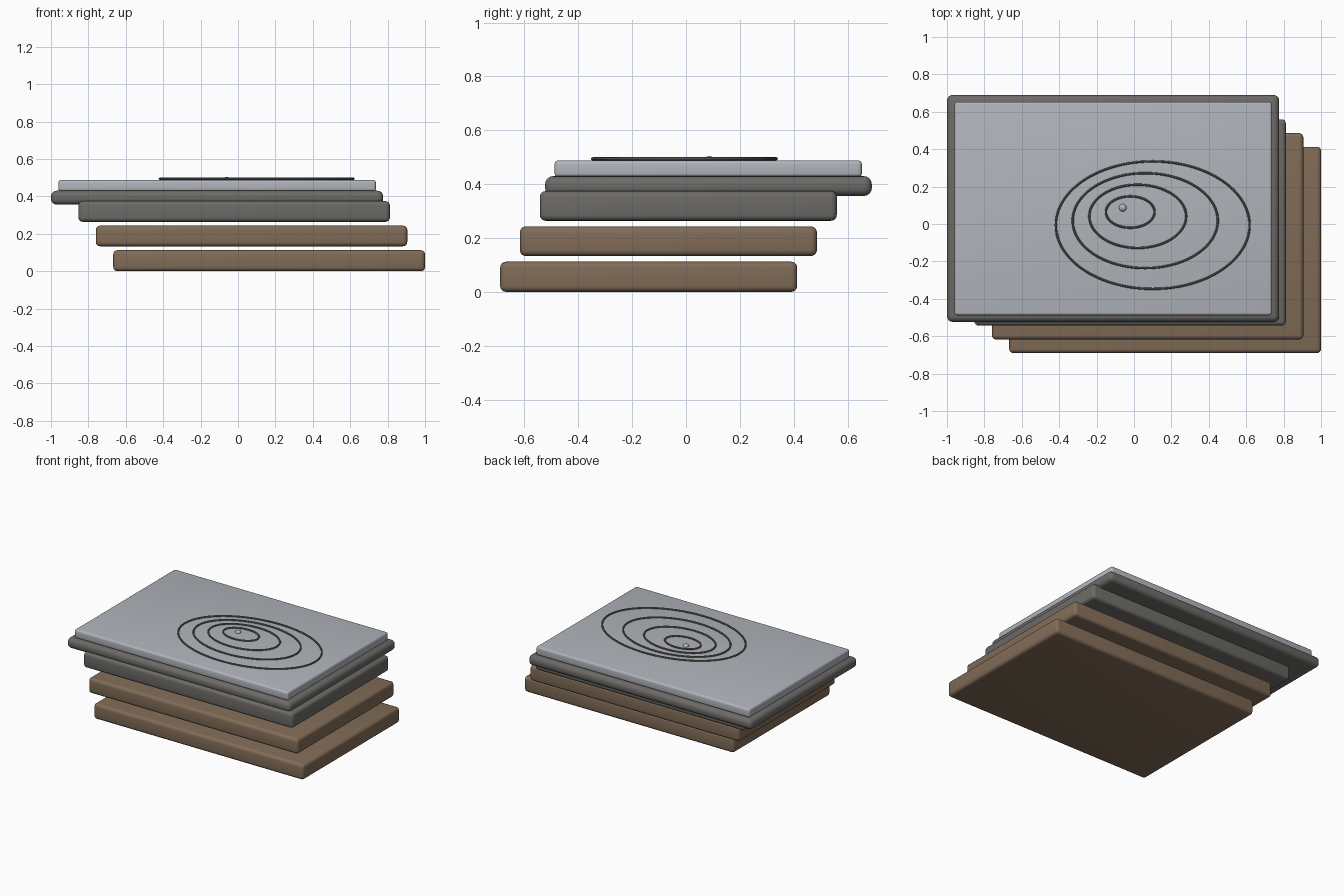
import bpy
import math

cube = bpy.data.objects.get("Cube")
if cube:
    bpy.data.objects.remove(cube, do_unlink=True)


def material(name, rgb):
    mat = bpy.data.materials.new(name)
    mat.use_nodes = True
    color = (*rgb, 1.0)
    mat.diffuse_color = color
    mat.node_tree.nodes["Principled BSDF"].inputs["Base Color"].default_value = color
    return mat


brown = material("warm brown", (0.22, 0.15, 0.095))
grey = material("dark grey", (0.15, 0.145, 0.135))
silver = material("pale silver", (0.44, 0.46, 0.50))


def finish(obj, name, mat):
    obj.name = name
    obj.data.materials.append(mat)
    bpy.ops.object.shade_smooth_by_angle(angle=math.radians(40))


def slab(name, x, y, z, radius, mat):
    """Rounded box spanning the given (low, high) ranges."""
    spans = (x, y, z)
    bpy.ops.mesh.primitive_cube_add(size=1, location=[sum(s) / 2 for s in spans])
    obj = bpy.context.object
    obj.scale = [s[1] - s[0] for s in spans]
    bpy.ops.object.transform_apply(location=False, rotation=False, scale=True)
    bevel = obj.modifiers.new("rounded edges", "BEVEL")
    bevel.width = radius
    bevel.segments = 4
    bpy.ops.object.modifier_apply(modifier=bevel.name)
    finish(obj, name, mat)


# Staggered stack of layers
slab("bottom_layer", (-0.667, 1.0), (-0.69, 0.413), (0, 0.112), 0.022, brown)
slab("second_layer", (-0.76, 0.905), (-0.617, 0.486), (0.133, 0.243), 0.022, brown)
slab("third_layer", (-0.853, 0.812), (-0.543, 0.56), (0.264, 0.374), 0.022, grey)

# Case body and the screen panel on it
slab("case_body", (-1.0, 0.776), (-0.523, 0.69), (0.356, 0.43), 0.03, grey)
slab("top_panel", (-0.96, 0.737), (-0.488, 0.653), (0.426, 0.488), 0.014, silver)

# Nested elliptical rings, drifting toward the marker
TUBE = 0.006
rings = [(0.10, -0.006, 0.518, 0.341), (0.06, 0.018, 0.388, 0.254),
         (0.02, 0.041, 0.259, 0.169), (-0.02, 0.064, 0.13, 0.084)]
for i, (cx, cy, rx, ry) in enumerate(rings, 1):
    bpy.ops.mesh.primitive_torus_add(major_radius=1, minor_radius=TUBE,
                                     major_segments=96, minor_segments=8,
                                     location=(cx, cy, 0.494))
    ring = bpy.context.object
    # Stretch the centre line only, keeping the tube round
    for v in ring.data.vertices:
        a = math.atan2(v.co.y, v.co.x)
        off = math.hypot(v.co.x, v.co.y) - 1
        v.co.x = (rx + off) * math.cos(a)
        v.co.y = (ry + off) * math.sin(a)
    finish(ring, f"ring_{i}", grey)

# Small domed marker inside the inner ring
bpy.ops.mesh.primitive_uv_sphere_add(segments=24, ring_count=12, radius=0.02,
                                     location=(-0.06, 0.087, 0.488))
marker = bpy.context.object
marker.scale.z = 0.8
finish(marker, "marker_dot", silver)
